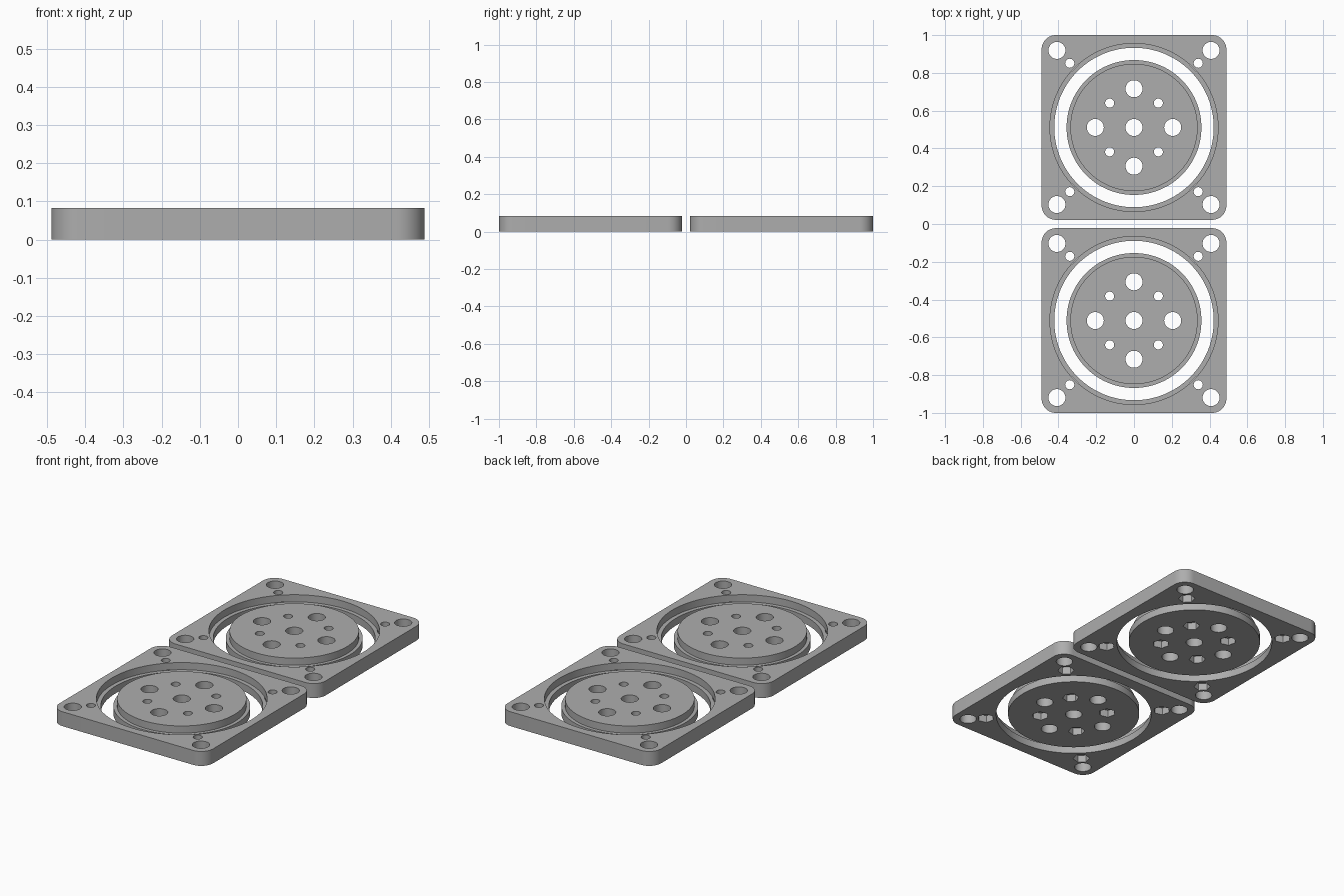
import bpy, bmesh, math
from mathutils import Matrix

if "Cube" in bpy.data.objects:
    bpy.data.objects.remove(bpy.data.objects["Cube"])

SIZE, THICK, STEP = 0.978, 0.083, 0.042
BIG, SMALL, HEX = 0.045, 0.024, 0.045

grey = bpy.data.materials.new("plain grey")
grey.use_nodes = True
colour = (0.42, 0.42, 0.42, 1)
grey.diffuse_color = colour
grey.node_tree.nodes["Principled BSDF"].inputs["Base Color"].default_value = colour


def make_object(name, bm, y):
    bmesh.ops.recalc_face_normals(bm, faces=bm.faces)
    mesh = bpy.data.meshes.new(name)
    bm.to_mesh(mesh)
    bm.free()
    mesh.materials.append(grey)
    obj = bpy.data.objects.new(name, mesh)
    obj.location.y = y
    bpy.context.collection.objects.link(obj)
    return obj


def prism(bm, x, y, radius, z0, z1, sides, turn=0.0):
    place = Matrix.Translation((x, y, (z0 + z1) / 2)) @ Matrix.Rotation(turn, 4, 'Z')
    bmesh.ops.create_cone(bm, cap_ends=True, segments=sides, radius1=radius,
                          radius2=radius, depth=z1 - z0, matrix=place)


def stepped_round(profile, sides=128):
    """Closed solid from (radius, height) rings stacked upwards."""
    bm = bmesh.new()
    rings = [[bm.verts.new((r * math.cos(a), r * math.sin(a), z))
              for a in (math.tau * i / sides for i in range(sides))]
             for r, z in profile]
    for low, high in zip(rings, rings[1:]):
        for i in range(sides):
            j = (i + 1) % sides
            bm.faces.new((low[i], low[j], high[j], high[i]))
    bm.faces.new(rings[0])
    bm.faces.new(rings[-1])
    return bm


def cut(obj, bm):
    cutter = make_object("cutter", bm, obj.location.y)
    cutter.hide_render = True
    bpy.context.view_layer.update()
    bpy.context.view_layer.objects.active = obj
    mod = obj.modifiers.new("cut", 'BOOLEAN')
    mod.operation, mod.solver, mod.object = 'DIFFERENCE', 'EXACT', cutter
    bpy.ops.object.modifier_apply(modifier=mod.name)
    bpy.data.objects.remove(cutter)


def drill(obj, big_spots, small_spots):
    """Plain through holes, plus hexagonal nut pockets under the small ones."""
    holes, pockets = bmesh.new(), bmesh.new()
    for x, y in big_spots:
        prism(holes, x, y, BIG, -0.1, 0.2, 48)
    for x, y in small_spots:
        prism(holes, x, y, SMALL, -0.1, 0.2, 32)
        prism(pockets, x, y, HEX, -0.1, STEP, 6, math.atan2(y, x))
    cut(obj, holes)
    cut(obj, pockets)


def smooth(obj):
    bpy.ops.object.select_all(action='DESELECT')
    obj.select_set(True)
    bpy.context.view_layer.objects.active = obj
    bpy.ops.object.shade_smooth_by_angle(angle=math.radians(30))


def diagonal(d):
    return [(sx * d, sy * d) for sx in (-1, 1) for sy in (-1, 1)]


for side, cy in (("front", -0.511), ("back", 0.511)):
    # Square frame with rounded corners
    bm = bmesh.new()
    bmesh.ops.create_cube(bm, size=1, matrix=Matrix.Translation((0, 0, THICK / 2))
                          @ Matrix.Diagonal((SIZE, SIZE, THICK, 1)))
    upright = [e for e in bm.edges if abs(e.verts[0].co.z - e.verts[1].co.z) > 0.01]
    bmesh.ops.bevel(bm, geom=upright, offset=0.075, segments=12, profile=0.5,
                    affect='EDGES')
    frame = make_object(side + "_frame", bm, cy)

    # Round opening with a wider rebate at the top
    cut(frame, stepped_round([(0.422, -0.1), (0.422, STEP), (0.445, STEP), (0.445, 0.2)]))
    drill(frame, diagonal(0.408), diagonal(0.34))
    smooth(frame)

    # Loose stepped disc in the opening
    disc = make_object(side + "_disc", stepped_round(
        [(0.357, 0), (0.357, STEP), (0.337, STEP), (0.337, THICK)]), cy)
    cross = [(0, 0), (0.205, 0), (-0.205, 0), (0, 0.205), (0, -0.205)]
    drill(disc, cross, diagonal(0.129))
    smooth(disc)
